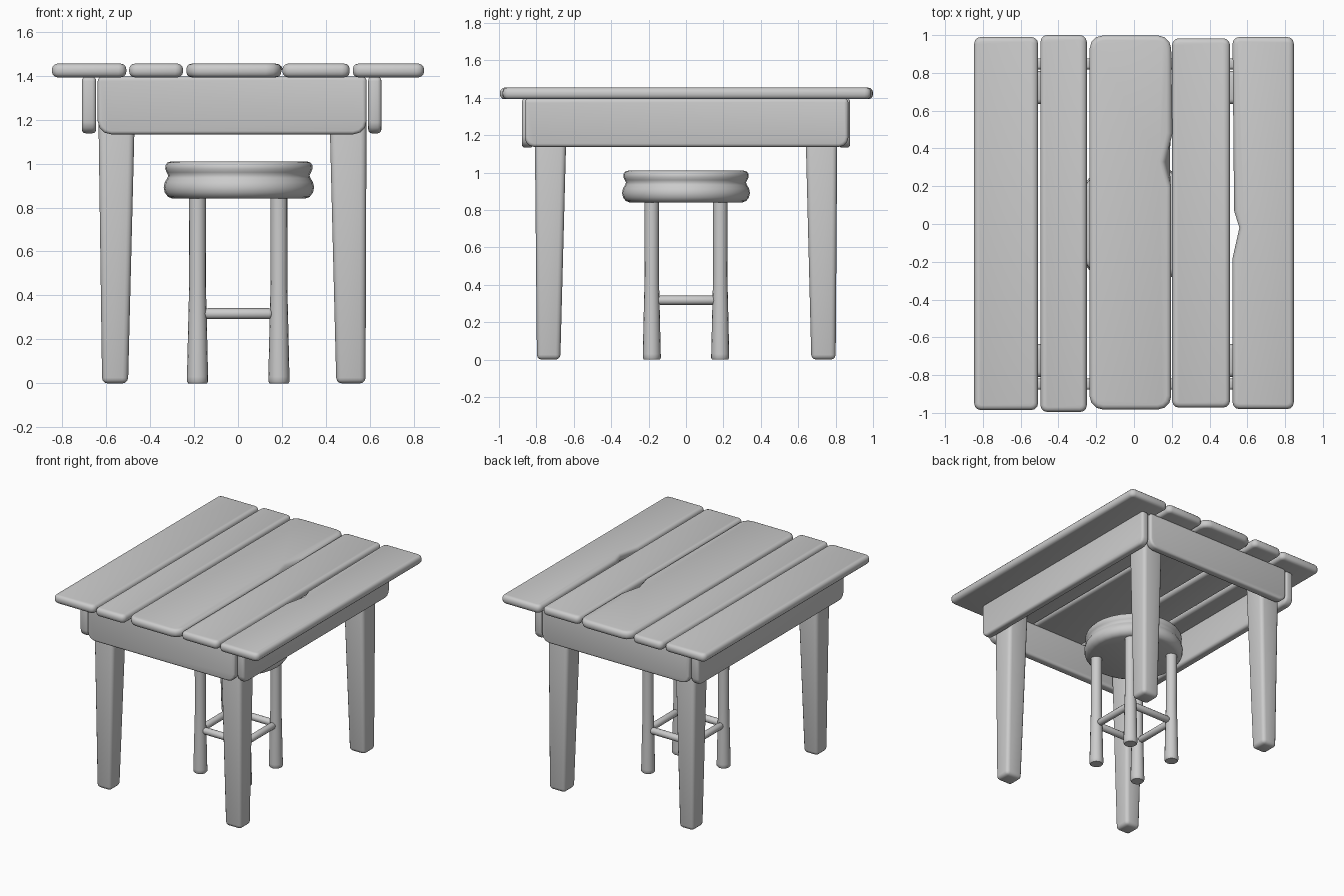
import bpy, bmesh
from math import sin, cos, pi, radians
from mathutils import Matrix, Vector

if "Cube" in bpy.data.objects:
    bpy.data.objects.remove(bpy.data.objects["Cube"])


def finish(name, bm, angle=45):
    bmesh.ops.recalc_face_normals(bm, faces=bm.faces)
    mesh = bpy.data.meshes.new(name)
    bm.to_mesh(mesh)
    bm.free()
    ob = bpy.data.objects.new(name, mesh)
    bpy.context.collection.objects.link(ob)
    bpy.ops.object.select_all(action='DESELECT')
    ob.select_set(True)
    bpy.context.view_layer.objects.active = ob
    bpy.ops.object.shade_smooth_by_angle(angle=radians(angle))
    return ob


def round_edges(bm, width):
    bmesh.ops.recalc_face_normals(bm, faces=bm.faces)
    edges = [e for e in bm.edges if e.calc_face_angle(0) > radians(50)]
    bmesh.ops.bevel(bm, geom=edges, offset=width, segments=3, profile=0.5,
                    affect='EDGES', clamp_overlap=True)


def corner(cx, cy, r, start):
    return [(cx + r * cos(a), cy + r * sin(a))
            for a in (radians(start + 30 * i) for i in range(4))]


def slab(name, low, high, t0, t1, place, width, bottom=None, top=None):
    """Extrude an outline from t0 to t1; place maps (u, v, t) to x, y, z."""
    bm = bmesh.new()
    a = [bm.verts.new(place(u, v, t0)) for u, v in low]
    b = [bm.verts.new(place(u, v, t1)) for u, v in high]
    bm.faces.new(a)
    bm.faces.new(b)
    n = len(a)
    for i in range(n):
        j = (i + 1) % n
        bm.faces.new((a[i], a[j], b[j], b[i]))
    round_edges(bm, width)
    return finish(name, bm)


def rounded_rect(u0, u1, v0, v1, r, r_top, right=(), left=()):
    return (corner(u0 + r, v0 + r, r, 180) + corner(u1 - r, v0 + r, r, 270)
            + list(right)
            + corner(u1 - r_top, v1 - r_top, r_top, 0)
            + corner(u0 + r_top, v1 - r_top, r_top, 90) + list(left))


def lathe(name, profile, sides, matrix):
    bm = bmesh.new()
    rings = [[bm.verts.new(matrix @ Vector((r * cos(2 * pi * i / sides),
                                            r * sin(2 * pi * i / sides), z)))
              for i in range(sides)] for r, z in profile]
    for p, q in zip(rings, rings[1:]):
        for i in range(sides):
            j = (i + 1) % sides
            bm.faces.new((p[i], p[j], q[j], q[i]))
    bm.faces.new(rings[0])
    bm.faces.new(rings[-1])
    return finish(name, bm, 50)


# Table top: five boards, one with a chipped upper edge and one with a notch
def flat(u, v, t):
    return (u, v, t)


boards = [
    (-0.846, -0.508, -0.985, 0.99, 0.035),
    (-0.495, -0.25, -0.995, 1.0, 0.035),
    (-0.235, 0.197, -0.982, 0.998, 0.07),
    (0.202, 0.508, -0.972, 0.983, 0.035),
    (0.522, 0.846, -0.98, 0.99, 0.035),
]
chip = [(0.197, 0.2), (0.16, 0.33), (0.197, 0.48)]
chip_low = [(0.197, y) for x, y in chip]
notch = [(0.53, 0.07), (0.558, -0.02), (0.522, -0.18)]
for i, (x0, x1, y0, y1, r) in enumerate(boards):
    left = notch if i == 4 else ()
    low = rounded_rect(x0, x1, y0, y1, r, r, chip_low if i == 2 else (), left)
    high = rounded_rect(x0, x1, y0, y1, r, r, chip if i == 2 else (), left)
    slab(f"top_board_{i + 1}", low, high, 1.392, 1.454, flat, 0.025)

# Aprons under the top
end = rounded_rect(-0.638, 0.585, 1.133, 1.395, 0.06, 0.02)
for name, y in (("front_apron", -0.848), ("back_apron", 0.848)):
    slab(name, end, end, y - 0.029, y + 0.029, lambda u, v, t: (u, t, v), 0.015)
side = rounded_rect(-0.862, 0.868, 1.137, 1.395, 0.05, 0.02)
for name, x0, x1 in (("left_apron", -0.71, -0.645), ("right_apron", 0.592, 0.652)):
    slab(name, side, side, x0, x1, lambda u, v, t: (t, u, v), 0.018)

# Tapered table legs: (top x range, bottom x range), same idea in y
xs = {"left": (-0.637, -0.465, -0.618, -0.5), "right": (0.412, 0.585, 0.447, 0.58)}
ys = {"front": (-0.81, -0.635, -0.797, -0.672), "back": (0.635, 0.81, 0.67, 0.8)}
for xn, (x0, x1, bx0, bx1) in xs.items():
    for yn, (y0, y1, by0, by1) in ys.items():
        low = [(bx0, by0), (bx1, by0), (bx1, by1), (bx0, by1)]
        high = [(x0, y0), (x1, y0), (x1, y1), (x0, y1)]
        slab(f"{yn}_{xn}_table_leg", low, high, 0.0, 1.39, flat, 0.026)

# Stool seat: two stacked rolls with a groove between
seat = [(0.30, 0.84), (0.322, 0.848), (0.337, 0.868), (0.342, 0.892),
        (0.337, 0.915), (0.326, 0.933), (0.321, 0.946), (0.328, 0.96),
        (0.335, 0.975), (0.334, 0.992), (0.326, 1.004), (0.308, 1.01)]
lathe("stool_seat", seat, 32, Matrix.Translation((0.004, 0, 0)))

# Stool legs, flared at the foot
leg = [(0.042, 0.0), (0.048, 0.008), (0.048, 0.03), (0.043, 0.25),
       (0.038, 0.45), (0.039, 0.87)]
for xn, x in (("left", -0.184), ("right", 0.186)):
    for yn, y in (("front", -0.183), ("back", 0.183)):
        lathe(f"{yn}_{xn}_stool_leg", leg, 16, Matrix.Translation((x, y, 0)))

# Rungs between the stool legs
rung = [(0.012, -0.155), (0.021, -0.15), (0.025, -0.138),
        (0.025, 0.138), (0.021, 0.15), (0.012, 0.155)]
for name, s in (("front", -1), ("back", 1)):
    lathe(f"{name}_rung", rung, 12, Matrix.Translation((0.002, 0.185 * s, 0.317))
          @ Matrix.Rotation(pi / 2, 4, 'Y'))
for name, s in (("left", -1), ("right", 1)):
    lathe(f"{name}_rung", rung, 12, Matrix.Translation((0.185 * s, 0.002, 0.317))
          @ Matrix.Rotation(pi / 2, 4, 'X'))
